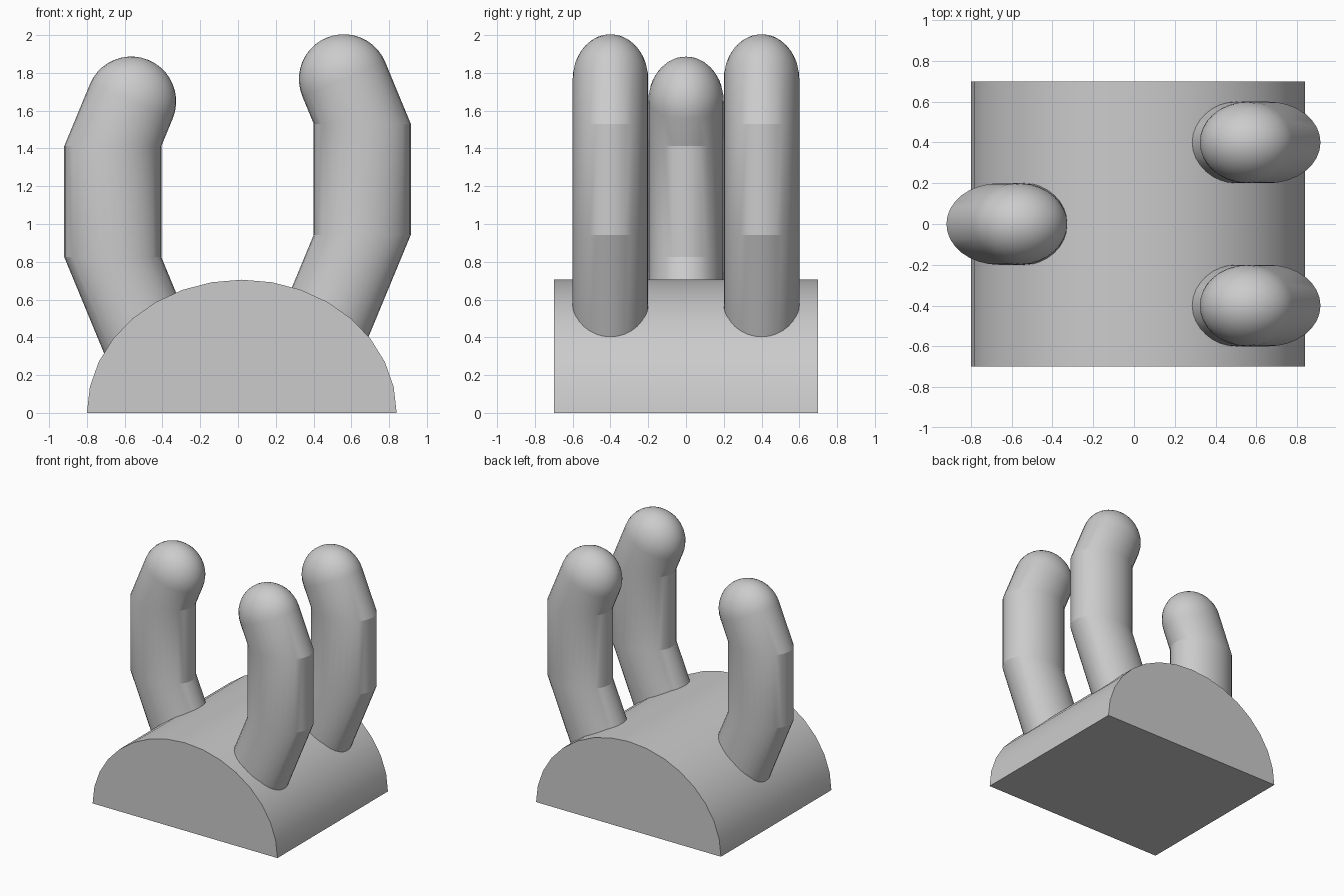
import bpy, bmesh
from math import sin, cos, pi, radians

cube = bpy.data.objects.get("Cube")
if cube:
    bpy.data.objects.remove(cube)

grey = bpy.data.materials.new("plain_grey")
grey.use_nodes = True
COLOUR = (0.6, 0.6, 0.6, 1)
grey.diffuse_color = COLOUR
grey.node_tree.nodes["Principled BSDF"].inputs["Base Color"].default_value = COLOUR

SIDES = 32
TILT = radians(22.5)


def finish(bm, name):
    """Turn a bmesh into a smooth-shaded grey object with crisp creases."""
    bmesh.ops.recalc_face_normals(bm, faces=bm.faces)
    mesh = bpy.data.meshes.new(name)
    bm.to_mesh(mesh)
    bm.free()
    mesh.materials.append(grey)
    obj = bpy.data.objects.new(name, mesh)
    bpy.context.collection.objects.link(obj)
    bpy.ops.object.select_all(action='DESELECT')
    obj.select_set(True)
    bpy.context.view_layer.objects.active = obj
    bpy.ops.object.shade_smooth_by_angle(angle=radians(16))


def make_base():
    """Half-elliptical block lying along y."""
    bm = bmesh.new()
    half = SIDES // 2
    arc = [bm.verts.new((0.02 + 0.82 * cos(pi * i / half), -0.7,
                         0.705 * sin(pi * i / half))) for i in range(half + 1)]
    face = bm.faces.new(arc)
    new = bmesh.ops.extrude_face_region(bm, geom=[face], use_keep_orig=True)
    for v in new["geom"]:
        if isinstance(v, bmesh.types.BMVert):
            v.co.y += 1.4
    finish(bm, "base")


def make_finger(name, x, y, z, side):
    """Bent finger: leaning root, upright middle and leaning domed tip.
    z is the lower joint; side is the sign of the outward x direction."""
    bm = bmesh.new()
    wide, deep = 0.257, 0.2
    across = wide * cos(TILT)
    root, middle, tip = 0.62, 0.587, 0.237
    lean = sin(TILT) / cos(TILT)

    def ring(cx, cz, rx, ry, tilt=0):
        verts = []
        for i in range(SIDES):
            a = 2 * pi * i / SIDES
            u = rx * cos(a)
            verts.append(bm.verts.new((x + side * (cx + u * cos(tilt)),
                                       y + ry * sin(a), cz + u * sin(tilt))))
        return verts

    top = z + middle
    rings = [ring(-root * lean, z - root, wide, deep),
             ring(0, z, wide, deep),
             ring(0, top, wide, deep)]
    # Dome rings stand square to the leaning axis
    steps = 10
    for k in range(steps):
        a = pi / 2 * k / steps
        rise = across * sin(a)
        rings.append(ring(-tip * lean - rise * sin(TILT), top + tip + rise * cos(TILT),
                          across * cos(a), deep * cos(a), TILT))
    for low, high in zip(rings, rings[1:]):
        for i in range(SIDES):
            j = (i + 1) % SIDES
            bm.faces.new((low[i], low[j], high[j], high[i]))
    bm.faces.new(rings[0])
    pole = bm.verts.new((x + side * (-tip * lean - across * sin(TILT)), y,
                         top + tip + across * cos(TILT)))
    for i in range(SIDES):
        bm.faces.new((rings[-1][i], rings[-1][(i + 1) % SIDES], pole))
    finish(bm, name)


make_base()
make_finger("front_finger", 0.658, -0.4, 0.943, 1)
make_finger("back_finger", 0.658, 0.4, 0.943, 1)
make_finger("thumb", -0.663, 0, 0.825, -1)
